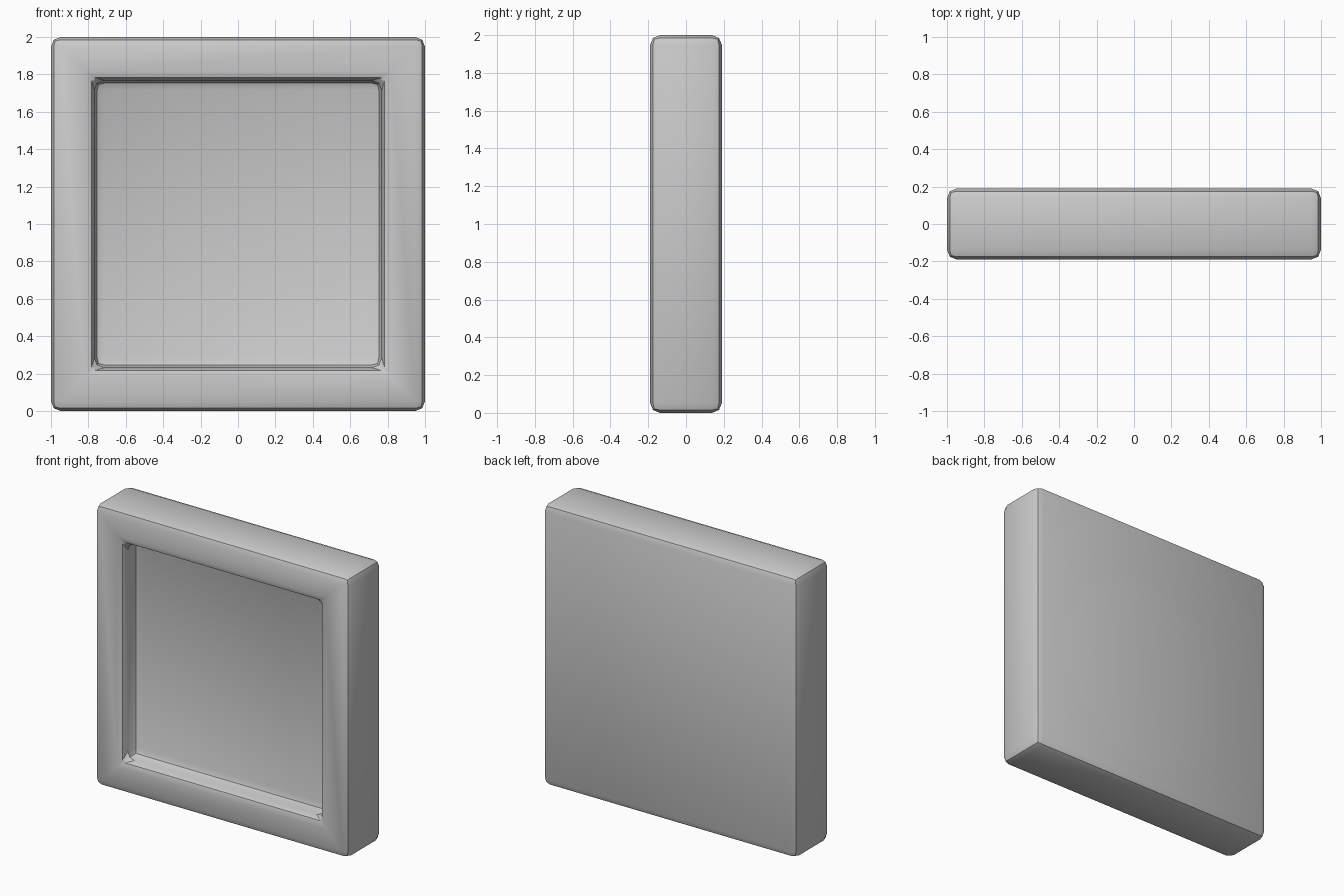
import bpy, bmesh, math
from mathutils import Vector

if "Cube" in bpy.data.objects:
    bpy.data.objects.remove(bpy.data.objects["Cube"])

WIDTH, DEPTH, HEIGHT = 2.0, 0.38, 2.0
BORDER = 0.328      # width of the raised frame
RECESS = 0.135      # depth of the sunken panel
ROUND = 0.052       # bevel width

bm = bmesh.new()

# slab standing on the ground
bmesh.ops.create_cube(bm, size=1.0)
bmesh.ops.scale(bm, vec=(WIDTH, DEPTH, HEIGHT), verts=bm.verts)
bmesh.ops.translate(bm, vec=(0, 0, HEIGHT / 2), verts=bm.verts)

# sunken square panel on the front
front = min(bm.faces, key=lambda f: f.calc_center_median().y)
bmesh.ops.inset_region(bm, faces=[front], thickness=BORDER)
ret = bmesh.ops.extrude_discrete_faces(bm, faces=[front])
bmesh.ops.translate(bm, vec=Vector((0, RECESS, 0)), verts=ret["faces"][0].verts)

mesh = bpy.data.meshes.new("framed_panel")
bm.to_mesh(mesh)
bm.free()
panel = bpy.data.objects.new("framed_panel", mesh)
bpy.context.collection.objects.link(panel)
bpy.context.view_layer.objects.active = panel
panel.select_set(True)

# two-step rounding on every sharp edge
bevel = panel.modifiers.new("rounding", 'BEVEL')
bevel.width = ROUND
bevel.segments = 2
bevel.limit_method = 'ANGLE'
bevel.angle_limit = math.radians(40)
bpy.ops.object.modifier_apply(modifier=bevel.name)
bpy.ops.object.shade_smooth_by_angle(angle=math.radians(30))
